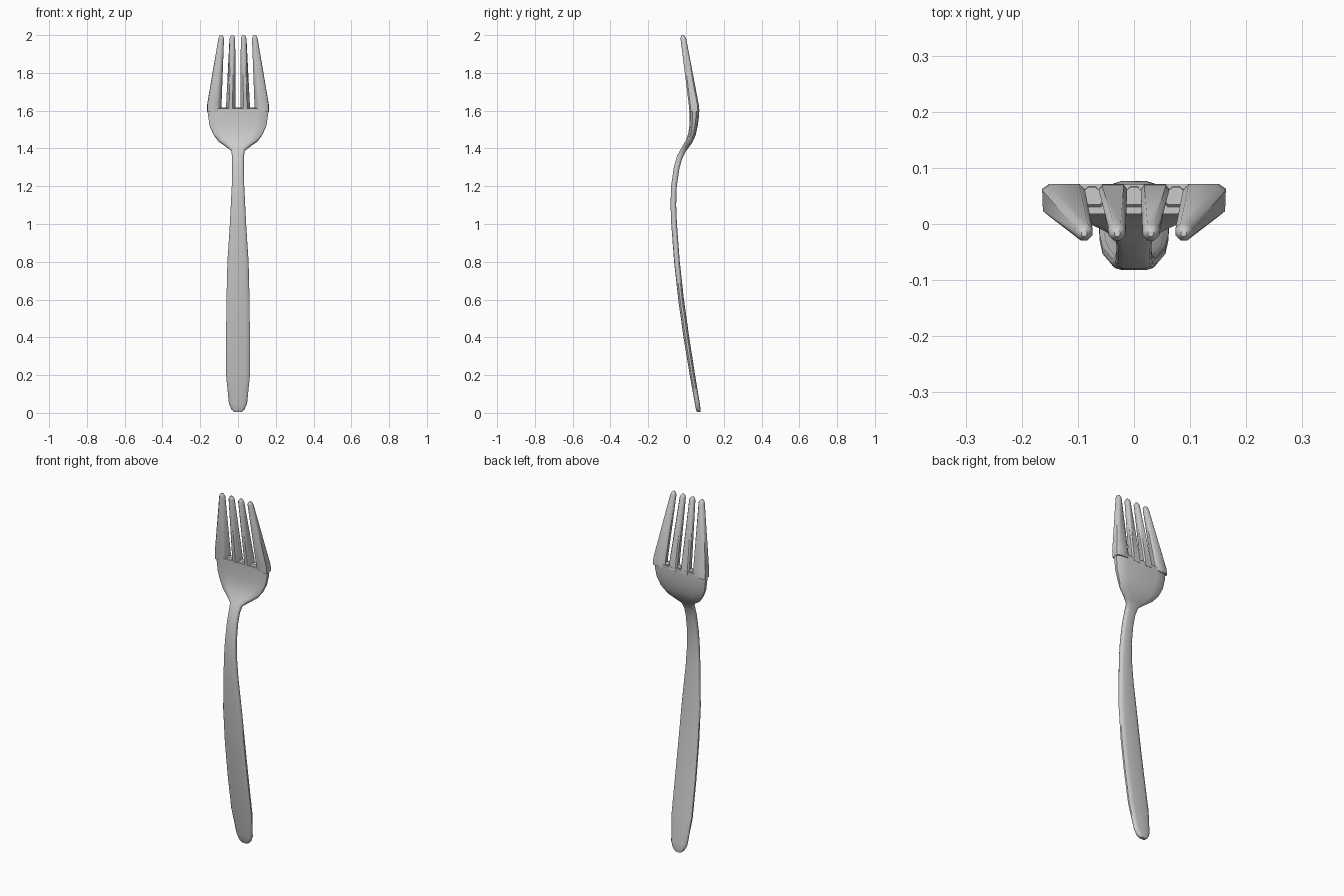
import bpy, bmesh, math
from mathutils import Vector

if "Cube" in bpy.data.objects:
    bpy.data.objects.remove(bpy.data.objects["Cube"])


def loft(name, rings):
    """Skin a list of equal-length vertex rings and cap both ends."""
    bm = bmesh.new()
    loops = [[bm.verts.new(p) for p in r] for r in rings]
    n = len(loops[0])
    for a, b in zip(loops, loops[1:]):
        for i in range(n):
            j = (i + 1) % n
            bm.faces.new((a[i], a[j], b[j], b[i]))
    bm.faces.new(loops[0])
    bm.faces.new(loops[-1])
    bmesh.ops.recalc_face_normals(bm, faces=bm.faces)
    me = bpy.data.meshes.new(name)
    bm.to_mesh(me)
    bm.free()
    ob = bpy.data.objects.new(name, me)
    bpy.context.collection.objects.link(ob)
    bpy.ops.object.select_all(action='DESELECT')
    bpy.context.view_layer.objects.active = ob
    ob.select_set(True)
    bpy.ops.object.shade_smooth_by_angle(angle=math.radians(45))
    return ob


# Handle and bowl: z, centre y, half width, half thickness
spine = [
    (0.004, 0.067, 0.018, 0.009), (0.018, 0.065, 0.034, 0.012),
    (0.05, 0.060, 0.048, 0.013), (0.2, 0.034, 0.063, 0.014),
    (0.4, 0.002, 0.063, 0.015), (0.6, -0.026, 0.061, 0.015),
    (0.8, -0.048, 0.056, 0.015), (1.0, -0.063, 0.043, 0.015),
    (1.1, -0.067, 0.038, 0.015), (1.2, -0.064, 0.033, 0.015),
    (1.3, -0.049, 0.031, 0.015), (1.355, -0.033, 0.031, 0.015),
    (1.39, -0.015, 0.036, 0.015), (1.412, 0.000, 0.064, 0.016),
    (1.44, 0.018, 0.104, 0.018), (1.475, 0.032, 0.130, 0.020),
    (1.52, 0.040, 0.150, 0.022), (1.57, 0.044, 0.158, 0.025),
    (1.612, 0.044, 0.163, 0.026),
]
quarter = [(1.0, 0.35), (0.88, 0.78), (0.6, 1.0)]
section = (quarter + [(-x, y) for x, y in reversed(quarter)]
           + [(-x, -y) for x, y in quarter]
           + [(x, -y) for x, y in reversed(quarter)])
rings = []
for i, (z, y, w, t) in enumerate(spine):
    a, b = spine[max(i - 1, 0)], spine[min(i + 1, len(spine) - 1)]
    nrm = Vector((b[0] - a[0], -(b[1] - a[1]))).normalized()   # y, z of the normal
    if i in (0, len(spine) - 1):
        nrm = Vector((1, 0))
    rings.append([(u * w, y + v * t * nrm.x, z + v * t * nrm.y) for u, v in section])
loft("handle_and_bowl", rings)


def tine_ring(z, front, back, y0, y1, c=0.2):
    """Trapezoid with cut corners; front/back are x ranges at y0/y1."""
    corners = [Vector((front[0], y0, z)), Vector((front[1], y0, z)),
               Vector((back[1], y1, z)), Vector((back[0], y1, z))]
    pts = []
    for i, p in enumerate(corners):
        pts += [p.lerp(corners[i - 1], c), p.lerp(corners[(i + 1) % 4], c)]
    return pts


# Tines: wider at the back, tapering to round tips
tines = {"inner": ((0.025, 0.051), (0.010, 0.065), 0.030),
         "outer": ((0.100, 0.162), (0.085, 0.164), 0.089)}
for kind, (front, back, tip) in tines.items():
    for side, s in (("right", 1), ("left", -1)):
        rs = [tine_ring(1.595, front, back, 0.018, 0.071, 0.15),
              tine_ring(1.63, front, back, 0.015, 0.068, 0.15)]
        for z, r, y in ((1.982, 0.0150, -0.014), (1.993, 0.011, -0.016), (2.0, 0.005, -0.017)):
            e = (tip - r, tip + r)
            rs.append(tine_ring(z, e, e, y - r, y + r, 0.29))
        loft(f"{kind}_tine_{side}", [[(s * p.x, p.y, p.z) for p in r] for r in rs])

# Sloped webs at the roots of the slots
for name, x in (("slot_root_left", -0.075), ("slot_root_middle", 0), ("slot_root_right", 0.075)):
    loft(name, [tine_ring(1.60, (x - 0.027, x + 0.027), (x - 0.014, x + 0.014), 0.020, 0.068),
                tine_ring(1.618, (x - 0.024, x + 0.024), (x - 0.010, x + 0.010), 0.035, 0.066)])
